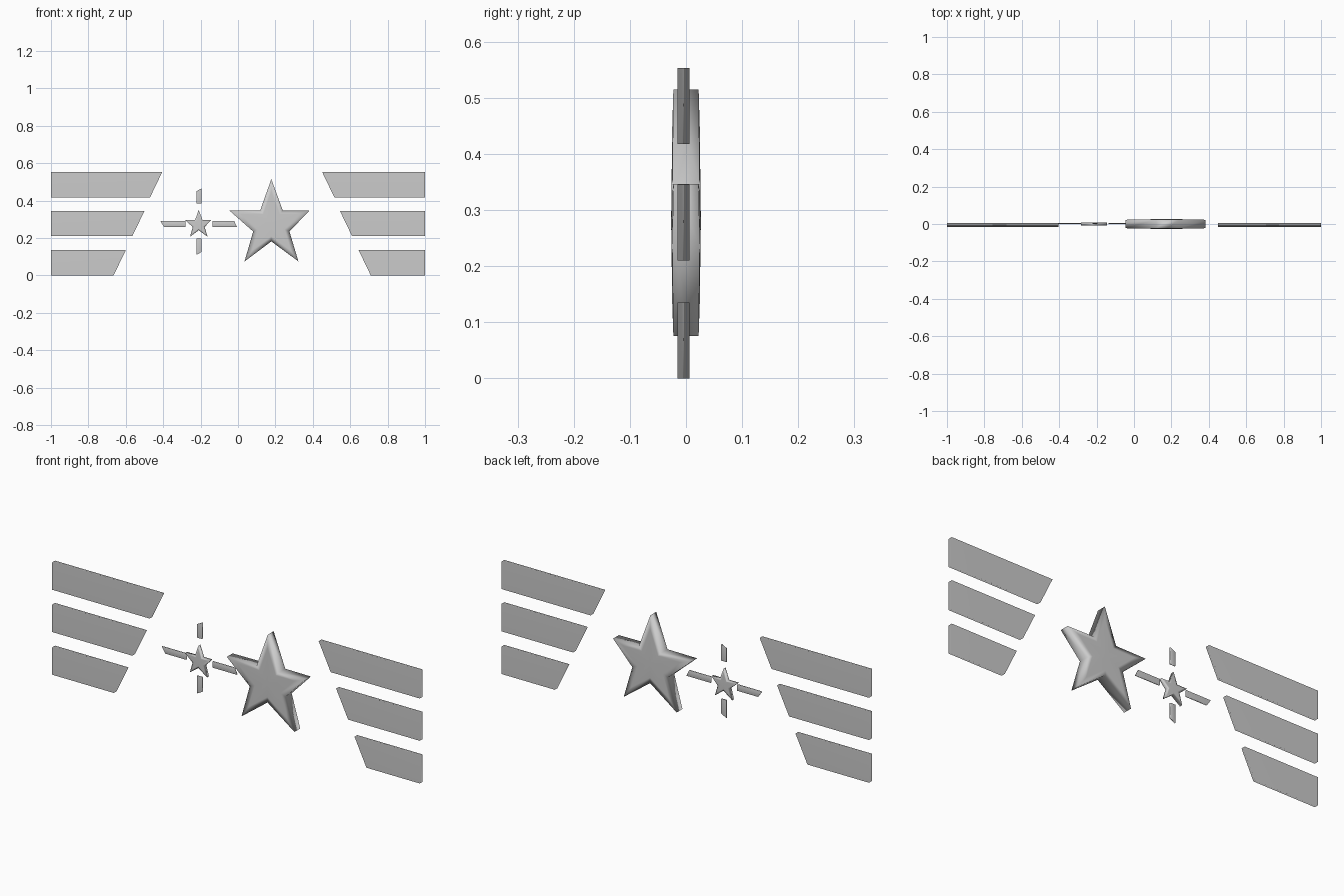
import bpy, bmesh

cube = bpy.data.objects.get("Cube")
if cube:
    bpy.data.objects.remove(cube)

GREY = (0.6, 0.6, 0.6, 1)
mat = bpy.data.materials.new("plain grey")
mat.use_nodes = True
mat.diffuse_color = GREY
for node in mat.node_tree.nodes:
    if node.type == 'BSDF_PRINCIPLED':
        node.inputs["Base Color"].default_value = GREY
        node.inputs["Roughness"].default_value = 0.8


def finish(name, bm, weight):
    """Turn a bmesh into a smooth object with area weighted normals."""
    bmesh.ops.recalc_face_normals(bm, faces=bm.faces)
    for f in bm.faces:
        f.smooth = True
    mesh = bpy.data.meshes.new(name)
    bm.to_mesh(mesh)
    bm.free()
    mesh.materials.append(mat)
    obj = bpy.data.objects.new(name, mesh)
    bpy.context.collection.objects.link(obj)
    mod = obj.modifiers.new("face weighted normals", 'WEIGHTED_NORMAL')
    mod.mode = 'FACE_AREA'
    mod.weight = weight


def plate(name, outline, y0, y1):
    """Extrude an x-z outline between two depths."""
    bm = bmesh.new()
    face = bm.faces.new([bm.verts.new((x, y0, z)) for x, z in outline])
    new = bmesh.ops.extrude_face_region(bm, geom=[face], use_keep_orig=True)
    moved = [v for v in new["geom"] if isinstance(v, bmesh.types.BMVert)]
    bmesh.ops.translate(bm, vec=(0, y1 - y0, 0), verts=moved)
    finish(name, bm, 85)


# Star outline around its centre, tips and notches alternating
STAR = [(0, 0.235), (0.062, 0.066), (0.203, 0.066), (0.097, -0.045), (0.145, -0.205),
        (0, -0.098), (-0.143, -0.205), (-0.097, -0.045), (-0.223, 0.066), (-0.06, 0.066)]


def star(name, cx, cz, s):
    """Star with straight walls and gently domed faces on both sides."""
    bm = bmesh.new()

    def ring(scale, tip_depth, notch_depth):
        return [bm.verts.new((cx + x * s * scale, s * (notch_depth if i % 2 else tip_depth),
                              cz + z * s * scale)) for i, (x, z) in enumerate(STAR)]

    rims = []
    for side in (-1, 1):
        rim = ring(1, side * 0.0225, side * 0.0245)
        inner = ring(0.72, side * 0.0245, side * 0.0255)
        centre = bm.verts.new((cx, side * 0.0265 * s, cz))
        rims.append(rim)
        for i in range(len(STAR)):
            j = (i + 1) % len(STAR)
            bm.faces.new((rim[i], rim[j], inner[j], inner[i]))
            bm.faces.new((inner[i], inner[j], centre))
    for i in range(len(STAR)):
        j = (i + 1) % len(STAR)
        bm.faces.new((rims[0][i], rims[0][j], rims[1][j], rims[1][i]))
    finish(name, bm, 50)


star("large_star", 0.178, 0.28, 1)
star("small_star", -0.21, 0.274, 0.327)

# Three slanted stripes on each side
for level, z, left_x, right_x in (("lower", 0, 0.645, -0.6),
                                  ("middle", 0.21, 0.545, -0.5),
                                  ("upper", 0.418, 0.45, -0.405)):
    for side, end, top in (("left", 1, left_x), ("right", -1, right_x)):
        plate(f"{level}_{side}_stripe",
              [(end, z), (end, z + 0.135), (top, z + 0.135), (top + end * 0.065, z)],
              -0.0155, 0.006)

# Four thin bars around the small star
BARS = {
    "right_bar": [(-0.415, 0.29), (-0.282, 0.29), (-0.282, 0.26), (-0.395, 0.26)],
    "left_bar": [(-0.137, 0.29), (-0.02, 0.29), (-0.006, 0.26), (-0.137, 0.26)],
    "top_bar": [(-0.223, 0.45), (-0.195, 0.465), (-0.195, 0.385), (-0.223, 0.385)],
    "bottom_bar": [(-0.223, 0.11), (-0.195, 0.125), (-0.195, 0.197), (-0.223, 0.197)],
}
for name, outline in BARS.items():
    plate(name, outline, -0.001, 0.005)
